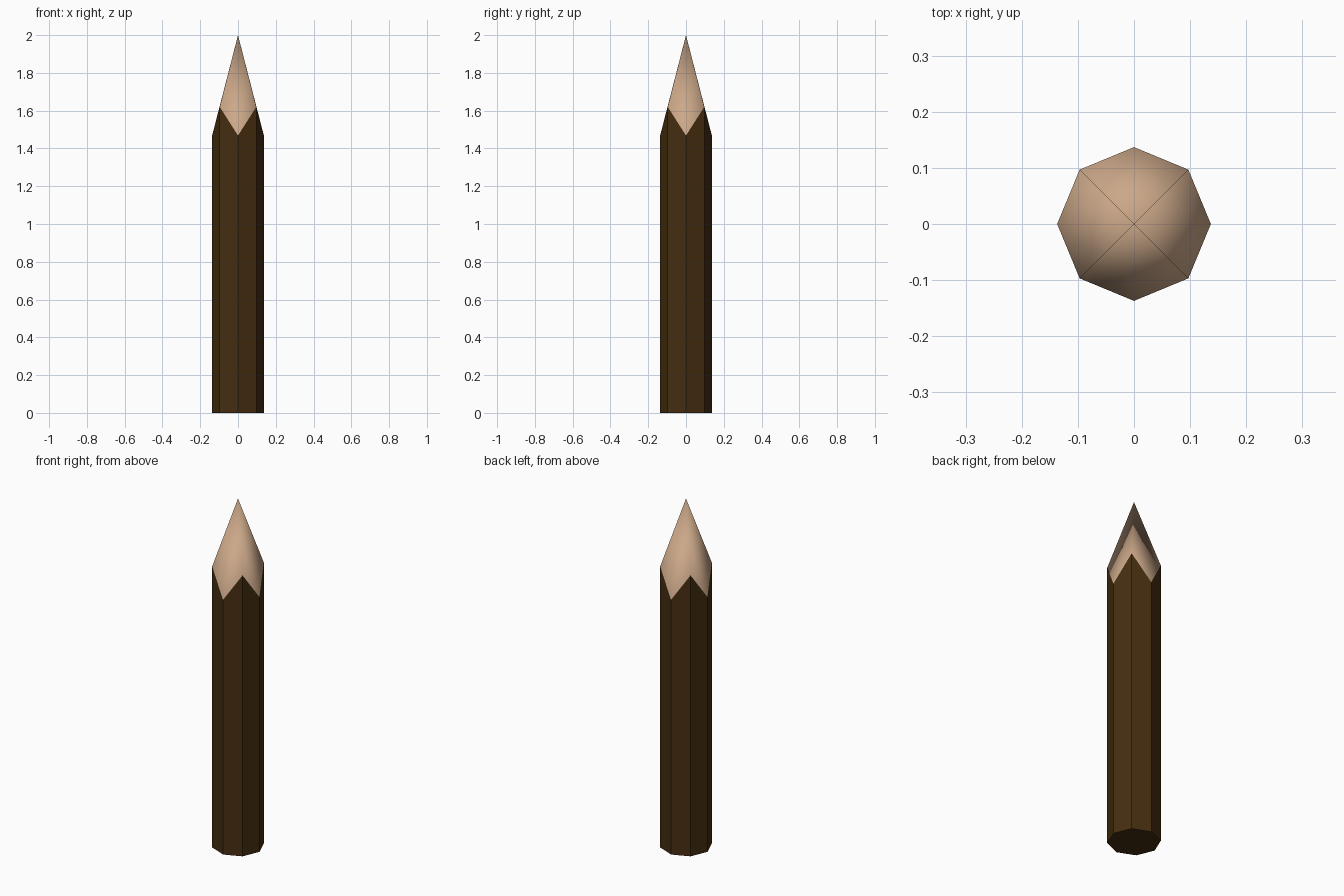
import bpy, bmesh
from math import cos, sin, pi

if "Cube" in bpy.data.objects:
    bpy.data.objects.remove(bpy.data.objects["Cube"])

R = 0.137          # corner radius of the octagonal shaft
LOW, HIGH = 1.468, 1.62   # sharpened edge: valleys on the axes, peaks on the diagonals
TOP = 2.0


def ring_point(i, z):
    a = i * pi / 4
    return (R * cos(a), R * sin(a), z)


def rim(i):
    return ring_point(i, HIGH if i % 2 else LOW)


def make_part(name, color, build, smooth):
    bm = bmesh.new()
    build(bm)
    bmesh.ops.recalc_face_normals(bm, faces=bm.faces)
    for f in bm.faces:
        f.smooth = smooth
    mesh = bpy.data.meshes.new(name)
    bm.to_mesh(mesh)
    bm.free()
    mat = bpy.data.materials.new(name + "_color")
    mat.diffuse_color = (*color, 1)
    mat.use_nodes = True
    mat.node_tree.nodes["Principled BSDF"].inputs["Base Color"].default_value = mat.diffuse_color
    mesh.materials.append(mat)
    obj = bpy.data.objects.new(name, mesh)
    bpy.context.collection.objects.link(obj)
    return obj


# Painted octagonal shaft with a zigzag upper edge and a flat base
def build_shaft(bm):
    low = [bm.verts.new(ring_point(i, 0)) for i in range(8)]
    high = [bm.verts.new(rim(i)) for i in range(8)]
    for i in range(8):
        j = (i + 1) % 8
        bm.faces.new((low[i], low[j], high[j], high[i]))
    bm.faces.new(low[::-1])


# Sharpened wooden point: four smooth kite-shaped facets meeting at the apex
def build_point(bm):
    apex = bm.verts.new((0, 0, TOP))
    ring = [bm.verts.new(rim(i)) for i in range(8)]
    for i in range(0, 8, 2):
        bm.faces.new((apex, ring[i - 1], ring[i], ring[i + 1]))
    # recalc treats an open shell by its outermost face, so normals face outward


make_part("shaft", (0.06, 0.027, 0.005), build_shaft, False)
make_part("sharpened_point", (0.60, 0.39, 0.25), build_point, True)
